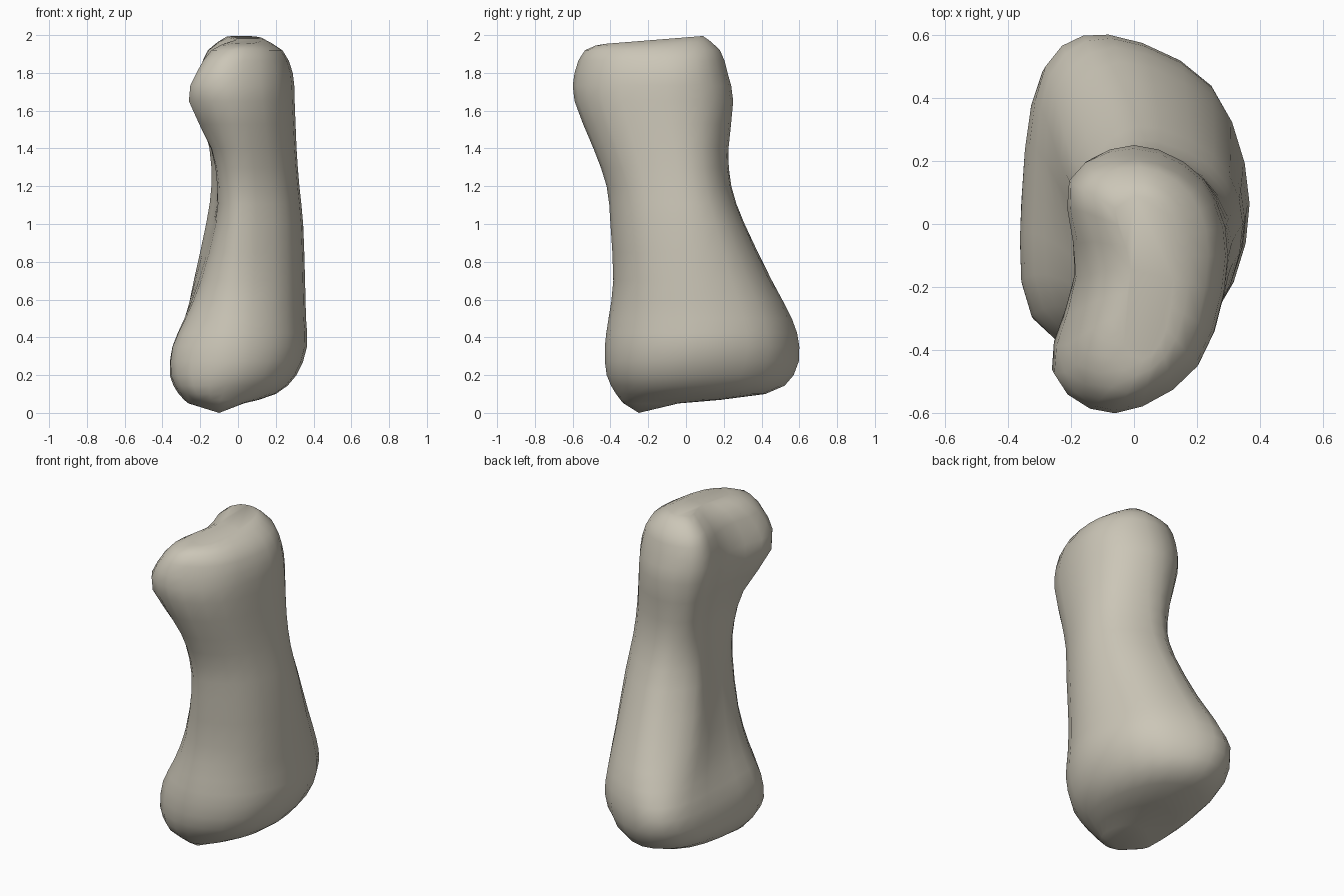
import bpy, bmesh
from mathutils import Vector

cube = bpy.data.objects.get("Cube")
if cube:
    bpy.data.objects.remove(cube, do_unlink=True)

# One bone-coloured material
mat = bpy.data.materials.new("pale bone")
mat.use_nodes = True
colour = (0.60, 0.565, 0.475, 1)
mat.diffuse_color = colour
bsdf = mat.node_tree.nodes["Principled BSDF"]
bsdf.inputs["Base Color"].default_value = colour
bsdf.inputs["Roughness"].default_value = 0.8

# Cross-sections: z, then x,y of front, right, back, back-left ridge, front-left corner
SECTIONS = (
    (0.05, -.10, -.33, .03, -.20, -.08, -.04, -.20, -.10, -.20, -.27),
    (0.10, -.08, -.37, .20, -.02, -.06, .42, -.24, .30, -.27, -.30),
    (0.20, -.05, -.42, .31, .02, -.07, .57, -.29, .44, -.32, -.30),
    (0.35, -.03, -.43, .365, .06, -.08, .60, -.28, .50, -.315, -.28),
    (0.50, -.02, -.41, .36, .06, -.06, .56, -.25, .42, -.25, -.26),
    (0.70, 0, -.385, .355, .03, -.03, .455, -.22, .28, -.17, -.27),
    (1.00, .02, -.40, .345, 0, 0, .31, -.165, .14, -.10, -.30),
    (1.20, .02, -.42, .325, -.03, 0, .24, -.14, .10, -.10, -.32),
    (1.40, 0, -.49, .31, -.06, 0, .225, -.15, .12, -.14, -.36),
    (1.65, -.05, -.59, .30, -.10, 0, .25, -.20, .14, -.26, -.46),
    (1.80, -.06, -.59, .29, -.10, 0, .22, -.20, .13, -.22, -.47),
    (1.92, -.02, -.535, .235, -.10, .02, .18, -.16, .11, -.14, -.41),
    (1.988, .03, -.43, .13, -.10, .04, .09, -.06, .05, -.05, -.34),
)
AROUND, ALONG = 3, 2


def spline(a, b, c, d, t):
    """Catmull-Rom point between b and c."""
    return 0.5 * (2 * b + (c - a) * t + (2 * a - 5 * b + 4 * c - d) * t * t
                  + (3 * b - a - 3 * c + d) * t ** 3)


def ring(row):
    """Closed smooth outline of one cross-section."""
    z = row[0]
    f, r, b, bl, fl = [Vector((row[i], row[i + 1], z)) for i in range(1, 11, 2)]
    fr = Vector((f.x + (r.x - f.x) * .73, r.y + (f.y - r.y) * .70, z))
    br = Vector((b.x + (r.x - b.x) * .73, r.y + (b.y - r.y) * .70, z))
    # the inner side bulges at the base and hollows toward the head
    left = (bl + fl) / 2 + Vector((-.065 + .065 * min(z, 1.7), 0, 0))
    p = [f, fr, r, br, b, bl, left, fl]
    n = len(p)
    return [spline(p[i - 1], p[i], p[(i + 1) % n], p[(i + 2) % n], k / AROUND)
            for i in range(n) for k in range(AROUND)]


# Interpolate the sections lengthwise; the crown tilts down toward the front
keys = [ring(row) for row in SECTIONS]
for p in keys[-1]:
    p.z += .08 * p.y
last = len(keys) - 1
rings = []
for i in range(last):
    four = [keys[min(max(i + d, 0), last)] for d in (-1, 0, 1, 2)]
    for k in range(ALONG):
        rings.append([spline(*pts, k / ALONG) for pts in zip(*four)])
rings.append(keys[-1])

# Skin the rings, close the base to a point and the crown with one flat face
bm = bmesh.new()
loops = [[bm.verts.new(p) for p in pts] for pts in rings]
count = len(loops[0])
for low, high in zip(loops, loops[1:]):
    for i in range(count):
        j = (i + 1) % count
        bm.faces.new((low[i], low[j], high[j], high[i]))
base = bm.verts.new((-.10, -.25, 0))
for i in range(count):
    bm.faces.new((loops[0][(i + 1) % count], loops[0][i], base))
bm.faces.new(loops[-1])
bmesh.ops.recalc_face_normals(bm, faces=bm.faces)

mesh = bpy.data.meshes.new("bone")
bm.to_mesh(mesh)
bm.free()
mesh.materials.append(mat)
bone = bpy.data.objects.new("bone", mesh)
bpy.context.collection.objects.link(bone)
bpy.ops.object.select_all(action='DESELECT')
bone.select_set(True)
bpy.context.view_layer.objects.active = bone
bpy.ops.object.shade_smooth_by_angle(angle=1.0)
